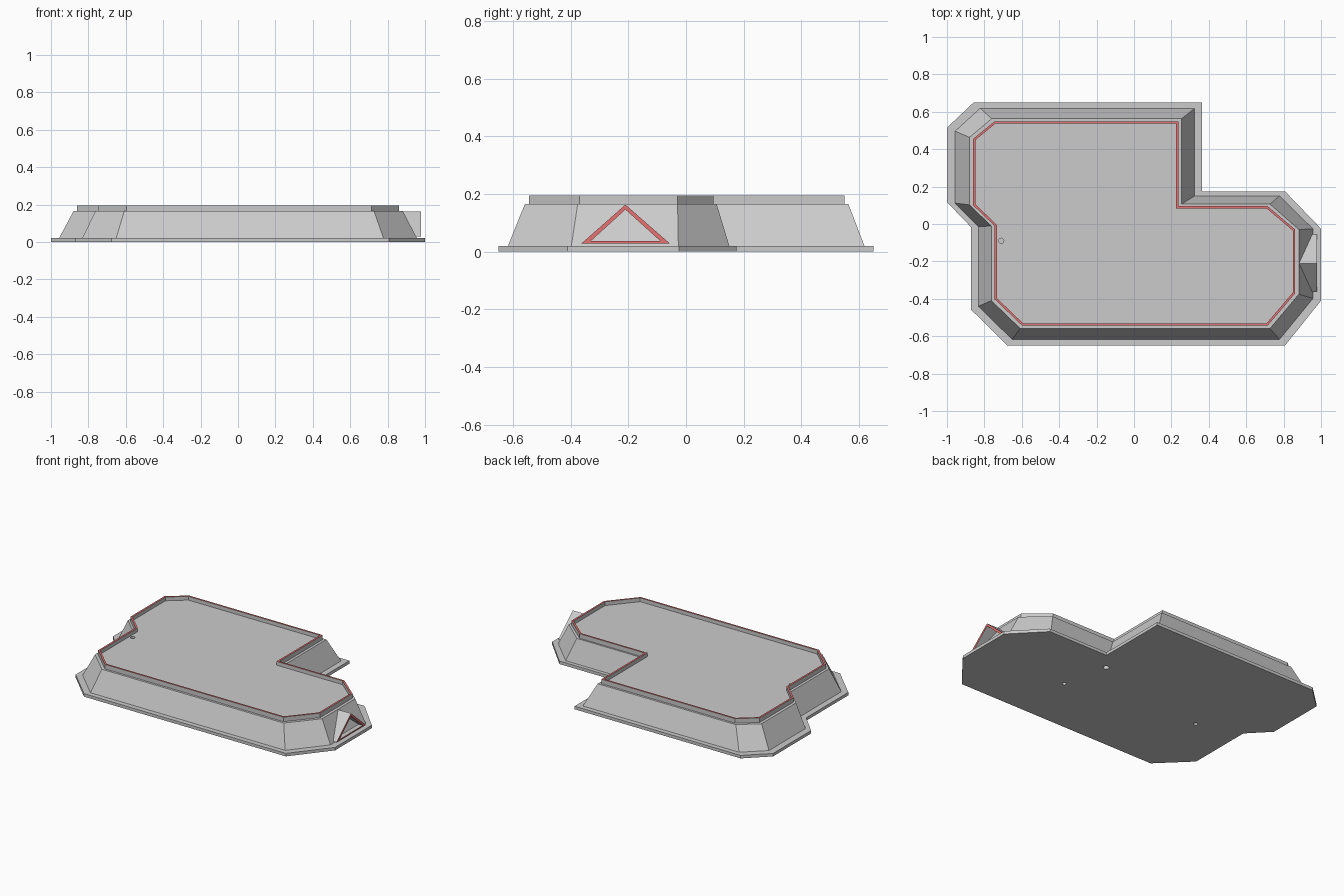
import bpy, bmesh
from mathutils import Vector, Matrix

if "Cube" in bpy.data.objects:
    bpy.data.objects.remove(bpy.data.objects["Cube"])

red = bpy.data.materials.new("red_trim")
red.diffuse_color = (0.8, 0.17, 0.17, 1)
red.use_nodes = True
red.node_tree.nodes["Principled BSDF"].inputs["Base Color"].default_value = red.diffuse_color
grey = bpy.data.materials.new("plain_grey")
grey.diffuse_color = (0.8, 0.8, 0.8, 1)
grey.use_nodes = True
grey.node_tree.nodes["Principled BSDF"].inputs["Base Color"].default_value = grey.diffuse_color


def finish(bm, name):
    bmesh.ops.recalc_face_normals(bm, faces=bm.faces)
    mesh = bpy.data.meshes.new(name)
    bm.to_mesh(mesh)
    bm.free()
    mesh.materials.append(grey)
    mesh.materials.append(red)
    obj = bpy.data.objects.new(name, mesh)
    bpy.context.collection.objects.link(obj)
    return obj


def bridge(bm, a, b, mat=0):
    n = len(a)
    for i in range(n):
        j = (i + 1) % n
        bm.faces.new((a[i], a[j], b[j], b[i])).material_index = mat


# Plan outlines: foot of the platform and its top rim
foot = [(-1, .515), (-.857, .65), (.363, .65), (.363, .175), (.807, .175), (1, -.025),
        (1, -.41), (.807, -.65), (-.676, -.65), (-.872, -.457), (-.872, -.016), (-1, .117)]
rim = [(-.86, .455), (-.745, .549), (.237, .549), (.237, .095), (.714, .095), (.862, -.03),
       (.862, -.37), (.714, -.544), (-.597, -.544), (-.745, -.402), (-.745, -.01), (-.86, .1)]

# Platform: foot ledge, sloped wall, upper ledge, rim (blend between outlines, height)
bm = bmesh.new()
rings = []
for t, z in [(0, 0), (0, .02), (.31, .02), (.86, .165), (1, .165), (1, .195)]:
    rings.append([bm.verts.new(Vector((*f, z)).lerp(Vector((*r, z)), t))
                  for f, r in zip(foot, rim)])
for a, b in zip(rings, rings[1:]):
    bridge(bm, a, b)
bm.faces.new(rings[0])
deck = bm.faces.new(rings[-1])
bmesh.ops.recalc_face_normals(bm, faces=bm.faces)

# Red rim top with the deck sunk inside it
edge = bmesh.ops.inset_region(bm, faces=[deck], thickness=.012, use_even_offset=True)
for f in edge["faces"]:
    f.material_index = 1
floor = bmesh.ops.extrude_discrete_faces(bm, faces=[deck])["faces"][0]
bmesh.ops.translate(bm, verts=floor.verts, vec=(0, 0, -.025))
platform = finish(bm, "platform")

# Small round holes: one in the deck, three in the underside
bm = bmesh.new()
for x, y, z, r in [(-.71, -.09, .17, .014), (.27, .06, 0, .018),
                   (.337, -.25, 0, .013), (-.58, -.115, 0, .013)]:
    bmesh.ops.create_cone(bm, cap_ends=True, segments=16, radius1=r, radius2=r, depth=.06,
                          matrix=Matrix.Translation((x, y, z)))
cutter = finish(bm, "hole_cutter")
cutter.hide_render = True
mod = platform.modifiers.new("holes", "BOOLEAN")
mod.operation = "DIFFERENCE"
mod.solver = "EXACT"
mod.object = cutter
bpy.context.view_layer.objects.active = platform
bpy.ops.object.modifier_apply(modifier=mod.name)
bpy.data.objects.remove(cutter)

# Triangular hood on the right wall with a red front frame
outer = [(-.362, .029), (-.057, .029), (-.21, .163)]
inner = [(-.33, .037), (-.089, .037), (-.21, .146)]
bm = bmesh.new()


def wall_x(z):
    return .955 - (z - .02) / .145 * .08


front_out, front_in = [[bm.verts.new((.978, y, z)) for y, z in p] for p in (outer, inner)]
back_out, back_in = [[bm.verts.new((wall_x(z), y, z)) for y, z in p] for p in (outer, inner)]
bridge(bm, front_out, front_in, 1)
bridge(bm, front_out, back_out)
bridge(bm, front_in, back_in)
bridge(bm, back_out, back_in)
finish(bm, "triangular_hood")
